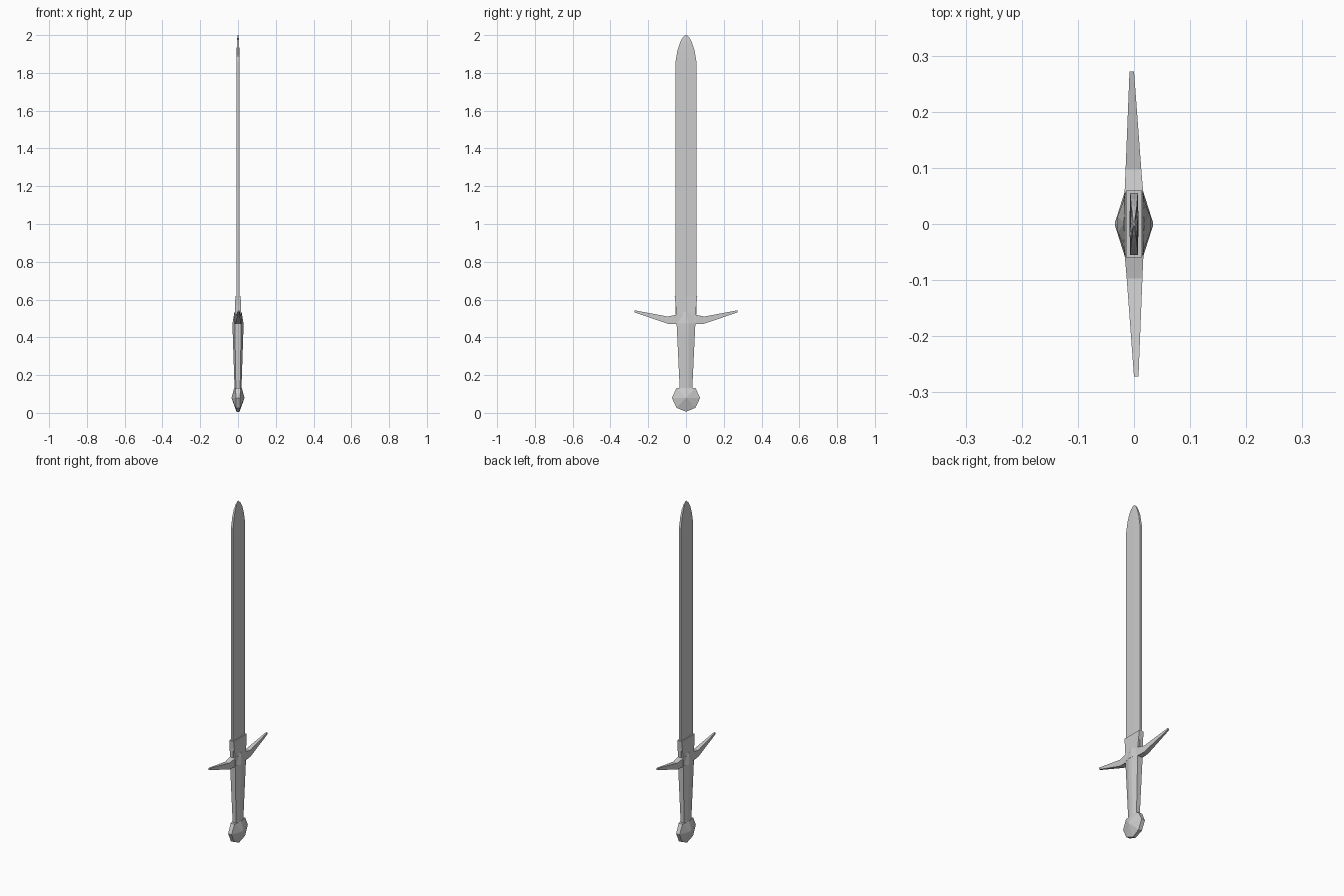
import bpy, bmesh

if "Cube" in bpy.data.objects:
    bpy.data.objects.remove(bpy.data.objects["Cube"])


def loft(name, rings):
    """Skin closed rings of 3D points and cap both ends."""
    bm = bmesh.new()
    rows = [[bm.verts.new(p) for p in ring] for ring in rings]
    n = len(rows[0])
    for a, b in zip(rows, rows[1:]):
        for i in range(n):
            j = (i + 1) % n
            bm.faces.new((a[i], a[j], b[j], b[i]))
    bm.faces.new(rows[0][::-1])
    bm.faces.new(rows[-1])
    bmesh.ops.recalc_face_normals(bm, faces=bm.faces)
    me = bpy.data.meshes.new(name)
    bm.to_mesh(me)
    bm.free()
    ob = bpy.data.objects.new(name, me)
    bpy.context.collection.objects.link(ob)
    return ob


def six(z, w, edge, mid):
    """Six-sided section: half width w in y, half thickness at edge and middle."""
    return [(edge, -w, z), (mid, 0, z), (edge, w, z),
            (-edge, w, z), (-mid, 0, z), (-edge, -w, z)]


def eight(z, w, side, flat, t):
    """Eight-sided section with chamfered corners."""
    q = [(t, -flat), (t, flat), (side, w), (-side, w),
         (-t, flat), (-t, -flat), (-side, -w), (side, -w)]
    return [(x, y, z) for x, y in q]


# blade with rounded, thinning tip
loft("blade", [six(z, w, e, m) for z, w, e, m in [
    (0.52, .055, .007, .008), (1.86, .055, .007, .008), (1.92, .045, .006, .007),
    (1.96, .032, .005, .006), (1.985, .019, .003, .004), (2.0, .004, .001, .002)]])

# collar around the blade root
loft("blade_collar", [six(z, w, t, t) for z, w, t in [
    (0.47, .05, .018), (0.52, .05, .017), (0.62, .06, .014)]])

# tapering grip
loft("grip", [eight(z, w, s, f, t) for z, w, s, f, t in [
    (0.12, .033, .011, .012, .018), (0.42, .047, .016, .012, .028),
    (0.475, .05, .017, .012, .028)]])

# pointed ridge rising from the grip onto the collar
loft("guard_ridge", [eight(z, w, s, f, t) for z, w, s, f, t in [
    (0.473, .05, .016, .014, .029), (0.535, .046, .012, .002, .019)]])

# upswept crossguard arms, slightly skewed
for side, label in ((1, "right"), (-1, "left")):
    loft("guard_arm_" + label, [
        [(c * side + t, side * y, lo), (c * side + t, side * y, hi),
         (c * side - t, side * y, hi), (c * side - t, side * y, lo)]
        for y, lo, hi, t, c in [
            (0.0, .47, .525, .018, 0), (.05, .47, .52, .017, 0),
            (.097, .472, .51, .014, -.001), (.272, .532, .543, .004, -.004)]])

# faceted pommel: rim outline with a peak on each face
half = [(.05, .132), (.075, .08), (.05, .027)]
outline = [(0, .132)] + half + [(0, .006)] + [(-y, z) for y, z in half[::-1]]
rim_t = [.02, .013, .011, .011, .008, .011, .011, .013]
loft("pommel", [
    [(s * .034, y * .03, .08 + (z - .08) * .03) for y, z in outline] if k else
    [(s * t, y, z) for (y, z), t in zip(outline, rim_t)]
    for s, k in ((-1, 1), (-1, 0), (1, 0), (1, 1))])
